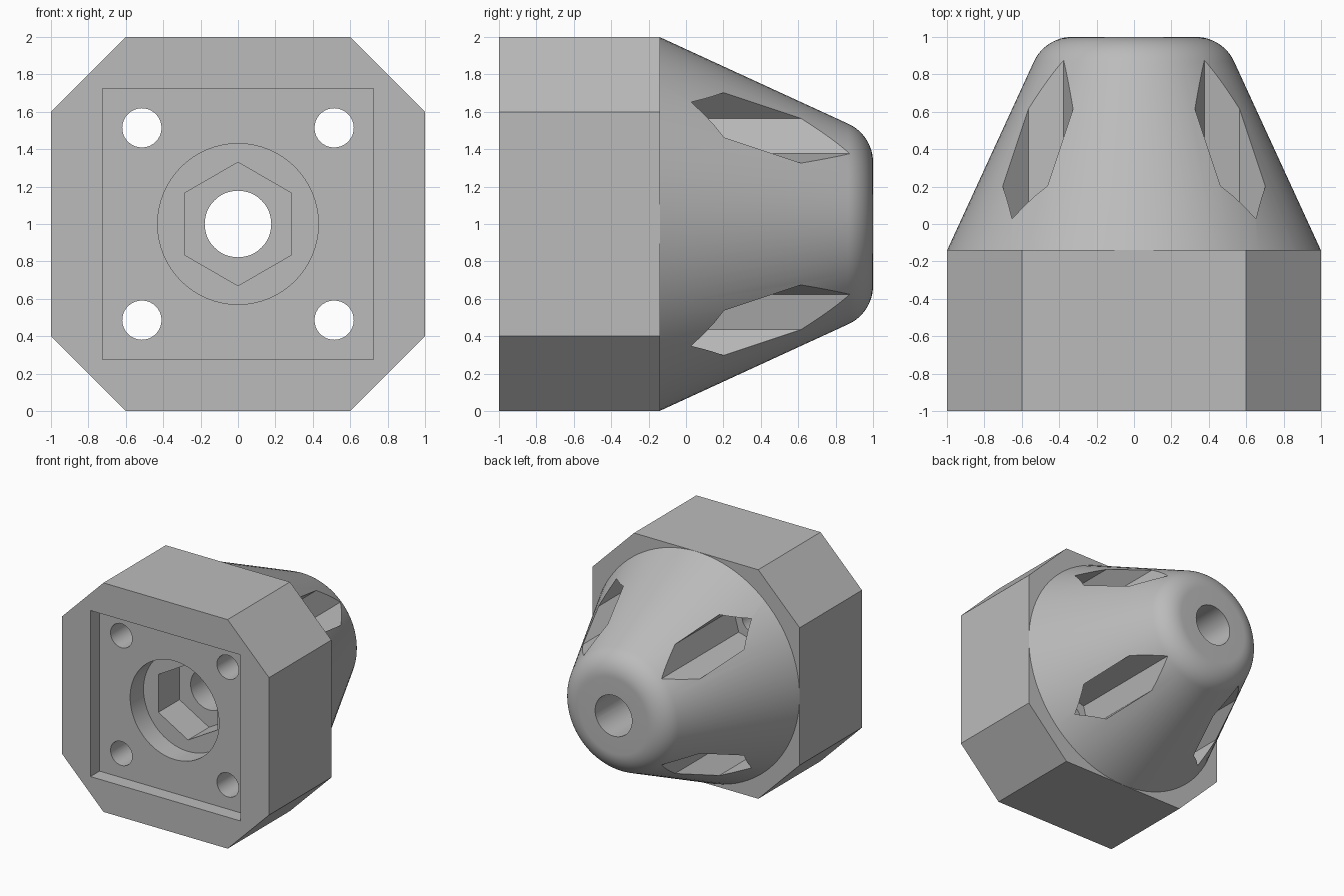
import bpy, bmesh
from math import cos, sin, pi, radians, sqrt

cube = bpy.data.objects.get("Cube")
if cube:
    bpy.data.objects.remove(cube, do_unlink=True)

AXIS_Z = 1.0      # height of the centre line
BACK = -0.14      # where the block meets the cone

grey = bpy.data.materials.new("plain grey")
grey.use_nodes = True
colour = (0.5, 0.5, 0.5, 1)
grey.diffuse_color = colour
grey.node_tree.nodes["Principled BSDF"].inputs["Base Color"].default_value = colour


def polygon(radius, sides, turn=0, x=0, z=0):
    """Regular polygon outline, relative to the centre line."""
    angles = [radians(turn) + 2 * pi * i / sides for i in range(sides)]
    return [(x + radius * cos(a), z + radius * sin(a)) for a in angles]


def loft(name, rings):
    """Closed solid through (y, outline) rings."""
    bm = bmesh.new()
    loops = [[bm.verts.new((x, y, z + AXIS_Z)) for x, z in outline] for y, outline in rings]
    for a, b in zip(loops, loops[1:]):
        n = len(a)
        for i in range(n):
            j = (i + 1) % n
            bm.faces.new((a[i], a[j], b[j], b[i]))
    bm.faces.new(loops[0])
    bm.faces.new(loops[-1])
    bmesh.ops.recalc_face_normals(bm, faces=bm.faces)
    mesh = bpy.data.meshes.new(name)
    bm.to_mesh(mesh)
    bm.free()
    mesh.materials.append(grey)
    obj = bpy.data.objects.new(name, mesh)
    bpy.context.collection.objects.link(obj)
    return obj


def prism(name, outline, y0, y1):
    return loft(name, [(y0, outline), (y1, outline)])


def combine(target, tool, operation):
    """Apply a boolean and discard the tool."""
    bpy.context.view_layer.objects.active = target
    mod = target.modifiers.new(tool.name, "BOOLEAN")
    mod.operation = operation
    mod.solver = "EXACT"
    mod.object = tool
    bpy.ops.object.modifier_apply(modifier=mod.name)
    bpy.data.objects.remove(tool, do_unlink=True)


# Chamfered square block
c = 0.6
corners = [(1, -c), (1, c), (c, 1), (-c, 1), (-1, c), (-1, -c), (-c, -1), (c, -1)]
body = prism("mount_body", corners, -1, BACK)

# Tapered nose with a rounded rim, its root sunk into the block
profile = [(-0.3, 0.9), (BACK, 0.999)]
fillet, rim, steps = 0.226, 0.33, 12
for i in range(steps + 1):
    a = radians(24.7 + (90 - 24.7) * i / steps)
    profile.append((1 - fillet + fillet * sin(a), rim + fillet * cos(a)))
nose = loft("nose", [(y, polygon(r, 96)) for y, r in profile])
combine(body, nose, "UNION")

# Stepped recesses in the front and the central through hole
cutters = [
    prism("square_recess", polygon(0.725 * sqrt(2), 4, 45), -1.2, -0.875),
    prism("round_recess", polygon(0.43, 64), -1.1, -0.69),
    prism("hex_socket", polygon(0.33, 6, 90), -0.9, -0.4),
    prism("centre_hole", polygon(0.178, 48), -0.8, 1.2),
]

# Four screw holes, each ending in a hexagonal pocket open to the rear
for sx in (-1, 1):
    for sz in (-1, 1):
        x, z = 0.514 * sx, 0.514 * sz
        turn = 45 if sx == sz else -45
        cutters.append(prism("nut_pocket", polygon(0.195, 6, turn, x, z), -0.19, 1.2))
        cutters.append(prism("screw_hole", polygon(0.105, 32, 0, x, z), -1.1, -0.1))

for cutter in cutters:
    combine(body, cutter, "DIFFERENCE")

# Smooth round surfaces, crisp edges
bpy.ops.object.select_all(action="DESELECT")
body.select_set(True)
bpy.context.view_layer.objects.active = body
bpy.ops.object.shade_smooth_by_angle(angle=radians(25))
